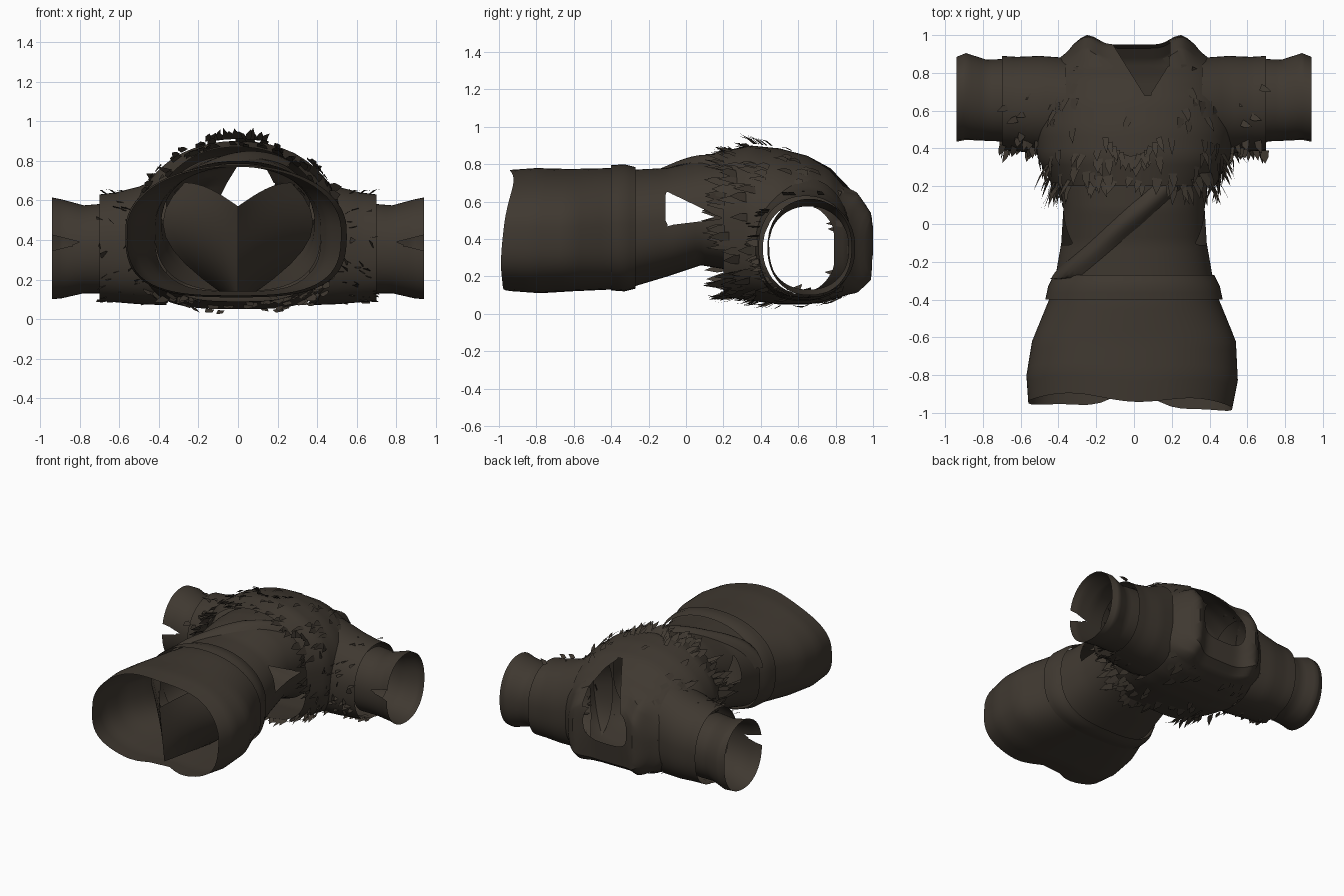
import bpy, bmesh, math, random
from mathutils import Vector

random.seed(4)
old = bpy.data.objects.get("Cube")
if old:
    bpy.data.objects.remove(old, do_unlink=True)

cloth = bpy.data.materials.new("dark brown cloth")
cloth.use_nodes = True
colour = (0.05, 0.04, 0.03, 1)
cloth.diffuse_color = colour
cloth.node_tree.nodes["Principled BSDF"].inputs["Base Color"].default_value = colour


def finish(name, bm, smooth=True):
    if smooth:
        bmesh.ops.recalc_face_normals(bm, faces=bm.faces)
    mesh = bpy.data.meshes.new(name)
    bm.to_mesh(mesh)
    bm.free()
    mesh.materials.append(cloth)
    obj = bpy.data.objects.new(name, mesh)
    bpy.context.collection.objects.link(obj)
    if smooth:
        bpy.ops.object.select_all(action="DESELECT")
        obj.select_set(True)
        bpy.context.view_layer.objects.active = obj
        bpy.ops.object.shade_smooth_by_angle(angle=math.radians(40))


def ring_point(sec, a, low, axis="y"):
    """Point on a section (position, side centre, side radius, z low, z high)."""
    t, c, r, z0, z1 = sec
    ca, sa = math.cos(a), math.sin(a)
    p = low if sa < 0 else 0.95
    u = c + r * math.copysign(abs(ca) ** p, ca)
    v = (z0 + z1) / 2 + (z1 - z0) / 2 * math.copysign(abs(sa) ** p, sa)
    return Vector((u, t, v)) if axis == "y" else Vector((t, u, v))


def cut_open(bm, level):
    """Cut along the line where level is zero and remove the negative side."""
    marks = []
    for e in list(bm.edges):
        a, b = e.verts
        la, lb = level(a.co), level(b.co)
        if la * lb < 0:
            marks.append(bmesh.utils.edge_split(e, a, la / (la - lb))[1])
    bmesh.ops.connect_verts(bm, verts=marks)
    gone = [f for f in bm.faces if level(f.calc_center_median()) < 0]
    bmesh.ops.delete(bm, geom=gone, context="FACES")


def sheet(bm, grid, closed=False):
    for r, s in zip(grid, grid[1:]):
        for i in range(len(r) if closed else len(r) - 1):
            j = (i + 1) % len(r)
            bm.faces.new((r[i], r[j], s[j], s[i]))


def loft(name, secs, n=64, steps=4, low=0.75, axis="y", move=None, cuts=()):
    """Open tube through the sections, with optional reshaping and openings."""
    bm = bmesh.new()
    rows = []
    for a, b in zip(secs, secs[1:]):
        rows += [[p + (q - p) * k / steps for p, q in zip(a, b)] for k in range(steps)]
    rows.append(secs[-1])
    grid = []
    for sec in rows:
        pts = [ring_point(sec, 2 * math.pi * (i + 0.5) / n, low, axis) for i in range(n)]
        grid.append([bm.verts.new(move(p) if move else p) for p in pts])
    sheet(bm, grid, True)
    for level in cuts:
        cut_open(bm, level)
    finish(name, bm)


# Shorts with a slanted, wavy hem, notched between the legs
def hem(p):
    w = max(0, (-0.6 - p.y) / 0.35)
    notch = 0.13 * math.exp(-(p.x / 0.16) ** 2) if p.z < 0.4 else 0
    p.y += w * (0.11 * (p.z - 0.6) + notch - 0.02 * math.cos(9 * p.x) - 0.04 * p.x)
    return p


loft("shorts", [(-0.28, 0, 0.42, 0.14, 0.77), (-0.4, 0, 0.45, 0.13, 0.78),
                (-0.62, 0, 0.54, 0.12, 0.775), (-0.8, -0.01, 0.56, 0.11, 0.78),
                (-0.94, -0.02, 0.54, 0.12, 0.77)], low=0.65, move=hem)

# Inner leg panels, joined at the hem and spreading further in
for side, label in ((1, "left"), (-1, "right")):
    bm = bmesh.new()
    grid = []
    for i in range(9):
        s = i / 8
        row = []
        for j in range(9):
            t = j / 8
            x = side * s * (0.03 + 0.35 * math.sin(math.pi * (0.06 + 0.7 * t)))
            z = 0.14 + t * (0.43 + 0.12 * math.sin(s * math.pi / 2))
            row.append(bm.verts.new((x, -0.94 + 0.42 * s + 0.06 * (1 - t), z)))
        grid.append(row)
    sheet(bm, grid)
    finish(label + "_inner_leg", bm)

# Belt band with a slight flare
loft("belt", [(-0.27, 0, 0.425, 0.135, 0.785), (-0.33, 0, 0.455, 0.12, 0.8),
              (-0.4, 0, 0.47, 0.125, 0.795)], steps=2, low=0.7)


# Waist of the shirt, open at both sides
def side_gap(p):
    return max(-0.11 - p.y, abs(p.z - 0.545 + 0.18 * p.y) - 0.3 * (0.2 - p.y))


WAIST = [(-0.3, 0, 0.42, 0.14, 0.77), (-0.1, 0, 0.385, 0.2, 0.78),
         (0.08, 0, 0.375, 0.26, 0.82), (0.2, 0, 0.39, 0.24, 0.83), (0.3, 0, 0.4, 0.2, 0.83)]
loft("shirt_waist", WAIST, steps=6, n=96, cuts=[side_gap])


def surface(secs, y, a, low=0.75):
    for s, e in zip(secs, secs[1:]):
        if s[0] <= y <= e[0]:
            k = (y - s[0]) / (e[0] - s[0])
            return ring_point([p + (q - p) * k for p, q in zip(s, e)], a, low)


# Padded sash running diagonally over the belly
bm = bmesh.new()
grid = []
for i in range(25):
    t = i / 24
    a = math.radians(170 - 118 * t)
    x = math.cos(a)
    row = []
    for j in range(7):
        w = j / 6
        y = max(-0.29, min(0.29, 0.01 + 0.36 * x + 0.15 * (w - 0.3)))
        p = surface(WAIST, y, a)
        out = Vector((x, 0, math.sin(a)))
        row.append(bm.verts.new(p + out * (0.002 + 0.03 * math.sin(math.pi * w))))
    grid.append(row)
sheet(bm, grid)
finish("diagonal_sash", bm)

# Chest of the tunic, with a neck opening and holes into the sleeves
CHEST = [(0.2, 0, 0.43, 0.09, 0.87), (0.35, 0, 0.51, 0.07, 0.9), (0.5, 0, 0.53, 0.05, 0.885),
         (0.65, 0, 0.52, 0.05, 0.845), (0.77, 0, 0.48, 0.07, 0.78), (0.86, 0, 0.42, 0.1, 0.69),
         (0.93, 0, 0.32, 0.15, 0.61), (0.95, 0, 0.18, 0.3, 0.59)]


def collar(p):
    if p.y > 0.85:
        p.y += 0.06 * math.exp(-((abs(p.x) - 0.25) / 0.07) ** 2)
    return p


def neckline(p):
    return max(0.54 - p.z, abs(p.x - 0.02) - 0.17, 0.66 + 1.6 * abs(p.x - 0.07) - p.y)


def armhole(p):
    ring = ((p.y - 0.61) / 0.2) ** 2 + ((p.z - 0.35) / 0.24) ** 2 - 1
    return max(ring, 0.3 - abs(p.x), 5 * (p.y - 0.79))


loft("tunic_chest", CHEST, n=96, low=0.62, move=collar, cuts=[neckline, armhole])

# Sleeves and split cuffs
SLEEVE = [(0.36, 0.62, 0.26, 0.07, 0.73), (0.5, 0.63, 0.26, 0.075, 0.67),
          (0.62, 0.635, 0.25, 0.085, 0.64), (0.7, 0.64, 0.25, 0.09, 0.63)]
CUFF = [(0.66, 0.655, 0.22, 0.13, 0.585), (0.78, 0.655, 0.215, 0.13, 0.575),
        (0.89, 0.675, 0.23, 0.105, 0.605), (0.94, 0.66, 0.225, 0.1, 0.615)]


def flip(secs, side):
    return [(side * s[0],) + s[1:] for s in secs]


def slit(p):
    return max(p.y - 0.6, abs(p.z - 0.385) - 0.25 * (abs(p.x) - 0.78))


for side, label in ((1, "left"), (-1, "right")):
    loft(label + "_sleeve", flip(SLEEVE, side), axis="x", low=0.8)
    loft(label + "_cuff", flip(CUFF, side), axis="x", low=0.9, cuts=[slit])


# Fur: flat pointed shards that lie along the cloth
def shard(bm, base, along, out, length, width):
    side = along.cross(out).normalized() * width
    tip = base + along.normalized() * length + out * length * random.uniform(0.05, 0.35)
    mid = base + along.normalized() * length * 0.4 + out * 0.015
    v = [bm.verts.new(p) for p in (base - side, mid - side * 0.8, tip, mid + side, base + side)]
    bm.faces.new(v)


def radial(a):
    return Vector((math.cos(a), 0, math.sin(a)))


# Fringe along the lower edge of the tunic, longer at the sides
bm = bmesh.new()
for k in range(130):
    a = random.uniform(0, 2 * math.pi)
    y = 0.2 + random.random() ** 2 * 0.18
    along = Vector((random.uniform(-0.35, 0.35), -1, 0))
    shard(bm, surface(CHEST, y, a, 0.62), along, radial(a),
          random.uniform(0.05, 0.09) + 0.04 * abs(math.cos(a)), random.uniform(0.014, 0.028))
finish("hem_fringe", bm, False)

# Scattered tufts over the chest and back
bm = bmesh.new()
for k in range(110):
    a = random.uniform(0, 2 * math.pi)
    y = random.uniform(0.35, 0.9)
    p = surface(CHEST, y, a, 0.62)
    if abs(p.x) > 0.46 or (p.z > 0.5 and p.y > 0.64 and abs(p.x) < 0.24):
        continue
    along = Vector((random.uniform(-0.5, 0.5), -1, 0))
    shard(bm, p + radial(a) * 0.006, along, radial(a),
          random.uniform(0.06, 0.1), random.uniform(0.015, 0.025))
finish("body_tufts", bm, False)

# Curved row of raised tufts on the chest
bm = bmesh.new()
for k in range(15):
    x = -0.15 + 0.02 * k
    base = Vector((x, 0.36 + 5 * (x + 0.01) ** 2, 0.91 - 0.6 * x * x))
    shard(bm, base, Vector((random.uniform(-0.4, 0.4), -1, 0.35)), Vector((0, 0, 1)), 0.09, 0.016)
finish("chest_tuft_row", bm, False)

# Fringe hanging below the sleeves, and tufts on top of them
bm = bmesh.new()
for side in (1, -1):
    for k in range(40):
        x = random.uniform(0.44, 0.7)
        a = random.uniform(math.pi * 0.7, math.pi * 1.6)
        base = Vector((side * x, 0.635 + 0.25 * math.cos(a), 0.37 + 0.28 * math.sin(a)))
        out = Vector((0, math.cos(a), math.sin(a)))
        along = Vector((side * random.uniform(0, 0.5), -1, random.uniform(-0.2, 0.2)))
        length = random.uniform(0.04, 0.07) + 0.28 * max(0, 0.56 - x)
        shard(bm, base, along, out * 0.6, length, random.uniform(0.014, 0.024))
    for k in range(4):
        base = Vector((side * (0.52 + 0.05 * k), random.uniform(0.5, 0.75), 0.635))
        shard(bm, base, Vector((side, -0.4, 0.1)), Vector((0, 0, 1)), 0.06, 0.018)
finish("sleeve_fringe", bm, False)
